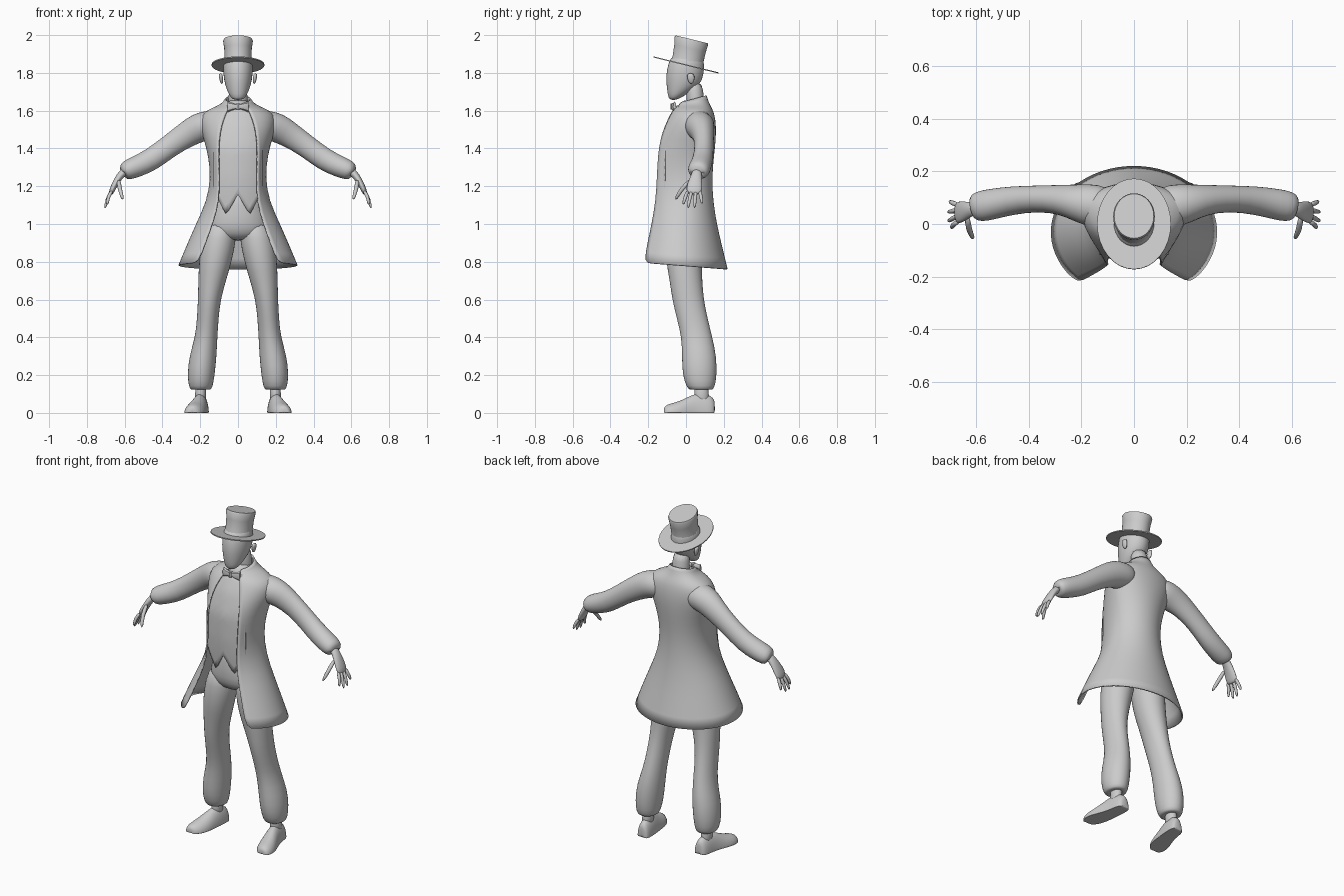
import bpy, bmesh, math
from mathutils import Vector, Matrix


def make(name, verts, faces, mirror=False, sub=1, angle=None):
    me = bpy.data.meshes.new(name)
    me.from_pydata([tuple(v) for v in verts], [], faces)
    bm = bmesh.new()
    bm.from_mesh(me)
    bmesh.ops.recalc_face_normals(bm, faces=bm.faces)
    bm.to_mesh(me)
    bm.free()
    ob = bpy.data.objects.new(name, me)
    bpy.context.collection.objects.link(ob)
    for p in me.polygons:
        p.use_smooth = True
    if angle:
        bpy.ops.object.select_all(action='DESELECT')
        ob.select_set(True)
        bpy.context.view_layer.objects.active = ob
        bpy.ops.object.shade_smooth_by_angle(angle=math.radians(angle))
    if mirror:
        ob.modifiers.new("mirror", 'MIRROR').use_mirror_merge = False
    if sub:
        s = ob.modifiers.new("smooth", 'SUBSURF')
        s.levels = s.render_levels = sub
    return ob


def tube(name, secs, ref=(1, 0, 0), axis=None, n=16, floor=False, **kw):
    """Loft of ellipses (x, y, z, a, b); a lies along ref, b across it."""
    pts = [Vector(s[:3]) for s in secs]
    verts, faces = [], []
    for i, s in enumerate(secs):
        t = Vector(axis) if axis else pts[min(i + 1, len(pts) - 1)] - pts[max(i - 1, 0)]
        t.normalize()
        u = Vector(ref)
        u = (u - t * u.dot(t)).normalized()
        v = t.cross(u)
        for k in range(n):
            a = 2 * math.pi * k / n
            p = pts[i] + u * s[3] * math.cos(a) + v * s[4] * math.sin(a)
            if floor:
                p.z = max(p.z, 0)
            verts.append(p)
    for i in range(len(secs) - 1):
        for k in range(n):
            j = (k + 1) % n
            faces.append((i * n + k, i * n + j, (i + 1) * n + j, (i + 1) * n + k))
    faces.append(tuple(range(n)))
    faces.append(tuple(range((len(secs) - 1) * n, len(secs) * n)))
    return make(name, verts, faces, **kw)


def grid_faces(rows, cols):
    return [(r * cols + c, r * cols + c + 1, (r + 1) * cols + c + 1, (r + 1) * cols + c)
            for r in range(rows - 1) for c in range(cols - 1)]


def lerp(table, z):
    for (z0, v0), (z1, v1) in zip(table, table[1:]):
        if z <= z1:
            return v0 + (v1 - v0) * max(0, z - z0) / (z1 - z0)
    return table[-1][1]


Z = (0, 0, 1)

# Head, neck and ears
tube("head", [(0, -.068, 1.655, .028, .02), (0, -.048, 1.685, .05, .05), (0, -.014, 1.735, .07, .091),
              (0, -.006, 1.79, .08, .102), (0, .002, 1.85, .08, .098), (0, .005, 1.9, .068, .08)], axis=Z)
tube("neck", [(0, .055, 1.56, .06, .05), (0, .05, 1.66, .05, .045), (0, .04, 1.76, .05, .05)], axis=Z)
tube("ear", [(.085, .028, 1.74, .006, .01), (.09, .026, 1.77, .012, .022),
             (.092, .024, 1.8, .01, .02)], axis=Z, n=10, mirror=True)
tube("shirt_collar", [(0, .03, 1.58, .075, .085), (0, .035, 1.63, .06, .07),
                      (0, .04, 1.66, .055, .056)], axis=Z)

# Hat, tilted back
tilt = Matrix.Translation((0, 0, 1.842)) @ Matrix.Rotation(math.radians(-13.8), 4, 'X')
brim = tube("hat_brim", [(0, 0, -.003, .14, .177), (0, 0, .003, .14, .177)], axis=Z, n=32, sub=0, angle=40)
crown = tube("hat_crown", [(0, .005, 0, .076, .088), (0, .003, .03, .071, .083), (0, 0, .09, .073, .086),
                           (0, -.003, .13, .079, .091), (0, -.003, .139, .075, .087)],
             axis=Z, n=32, sub=0, angle=50)
brim.matrix_world = tilt
crown.matrix_world = tilt

# Bow tie
tube("bow_wing", [(.004, -.068, 1.622, .012, .01), (.03, -.066, 1.622, .02, .014),
                  (.056, -.06, 1.62, .029, .008)], ref=Z, axis=(1, 0, 0), n=8, mirror=True, sub=0, angle=40)
tube("bow_knot", [(0, -.07, 1.607, .011, .013), (0, -.07, 1.637, .011, .013)],
     axis=Z, n=8, sub=0, angle=40)

# Waistcoat front with pointed hem
front = [(1.05, -.128), (1.15, -.138), (1.25, -.143), (1.4, -.139), (1.53, -.1), (1.62, -.045)]
width = [(1.05, .13), (1.4, .13), (1.5, .115), (1.62, .06)]
hem = [(0, 1.155), (.48, 1.05), (1, 1.18)]
cols, rows, verts = 17, 14, []
for r in range(rows):
    for c in range(cols):
        f = c / 8 - 1
        z0 = lerp(hem, abs(f))
        z = z0 + (1.625 - z0) * r / (rows - 1)
        x = f * lerp(width, z)
        verts.append((x, lerp(front, z) + 1.8 * x * x, z))
vest = make("waistcoat", verts, grid_faces(rows, cols), sub=0)
m = vest.modifiers.new("thick", 'SOLIDIFY')
m.thickness, m.offset = .008, 0

# Frock coat: rings (z, front lift, half width, front edge x, front y, side y, back y)
rings = [(1.66, -.02, .065, .035, -.025, .04, .105), (1.63, -.01, .085, .04, -.04, .045, .118),
         (1.61, 0, .14, .052, -.06, .05, .135), (1.58, 0, .195, .066, -.08, .055, .148),
         (1.52, 0, .2, .088, -.108, .05, .156), (1.45, 0, .178, .1, -.133, .03, .155),
         (1.36, 0, .154, .104, -.147, .01, .145), (1.25, 0, .141, .1, -.152, 0, .134),
         (1.12, 0, .162, .1, -.158, -.01, .14), (1.0, .01, .22, .132, -.178, -.02, .162),
         (.89, .015, .268, .172, -.2, -.025, .19), (.78, .02, .314, .21, -.222, -.03, .218)]
cols, verts = 25, []
for z, dz, w, xe, yf, ym, yb in rings:
    t0 = math.asin(xe / w)
    depth = (ym - yf) / math.cos(t0)
    for c in range(cols):
        t = t0 + (2 * math.pi - 2 * t0) * c / (cols - 1)
        k = math.cos(t)
        verts.append((w * math.sin(t), ym - k * (depth if k > 0 else yb - ym), z + dz * k))
coat = make("coat", verts, grid_faces(len(rings), cols))
m = coat.modifiers.new("thick", 'SOLIDIFY')
m.thickness, m.offset = .008, 0

# Sleeves
Y = (0, 1, 0)
tube("sleeve", [(.08, .06, 1.53, .07, .07), (.15, .068, 1.525, .086, .08), (.21, .08, 1.51, .073, .08),
                (.27, .092, 1.475, .058, .07), (.36, .097, 1.415, .05, .06), (.46, .09, 1.338, .055, .061),
                (.54, .075, 1.303, .06, .058), (.59, .066, 1.283, .06, .053),
                (.612, .06, 1.274, .045, .04), (.61, .06, 1.274, .025, .025)],
     ref=Y, mirror=True)

# Hands
tube("palm", [(.59, .06, 1.285, .026, .022), (.617, .057, 1.265, .027, .021), (.64, .05, 1.232, .037, .018),
              (.665, .043, 1.185, .045, .016), (.675, .042, 1.155, .038, .012)], ref=Y, n=12, mirror=True)


def finger(name, a, b, c, r):
    tube(name, [(*a, r, r), (*b, r, r), (*c, r * .75, r * .75)], ref=Y, n=8, mirror=True)


for i, (y0, x, y, z) in enumerate([(.01, .692, -.016, 1.1), (.032, .706, .01, 1.08),
                                   (.053, .706, .045, 1.08), (.072, .7, .086, 1.105)]):
    finger("finger_%d" % (i + 1), (.665, y0, 1.178), (.688, (y0 + y) / 2, 1.145), (x, y, z), .0105)
finger("thumb", (.632, .03, 1.235), (.628, -.022, 1.19), (.608, -.058, 1.125), .0125)

# Trousers
tube("trouser_seat", [(0, 0, 1.2, .12, .105), (0, 0, 1.1, .14, .115), (0, -.003, 1.0, .17, .118),
                      (0, -.005, .95, .16, .1), (0, 0, .91, .1, .07)], axis=Z, n=20)
tube("trouser_leg", [(.085, 0, 1.03, .075, .09), (.1, -.005, .93, .096, .104), (.12, -.012, .8, .088, .096),
                     (.137, 0, .7, .075, .088), (.152, .01, .6, .061, .085), (.16, .033, .5, .058, .083),
                     (.168, .058, .4, .06, .083), (.186, .07, .3, .074, .093), (.196, .072, .2, .074, .093),
                     (.197, .078, .135, .064, .076), (.197, .08, .12, .052, .06), (.197, .08, .125, .03, .035)],
     axis=Z, mirror=True)

# Ankles and shoes
tube("ankle", [(.197, .082, .16, .03, .04), (.197, .082, .1, .03, .038), (.2, .085, .05, .033, .045)],
     axis=Z, n=12, mirror=True)
tube("shoe", [(.19, .153, 0, .022, .06), (.192, .145, 0, .036, .08), (.195, .115, 0, .042, .1),
              (.2, .06, 0, .044, .108), (.212, .01, 0, .05, .085), (.225, -.04, 0, .058, .06),
              (.235, -.085, 0, .052, .05), (.241, -.11, 0, .036, .038), (.243, -.118, 0, .02, .025)],
     axis=(0, 1, 0), n=20, floor=True, mirror=True)
